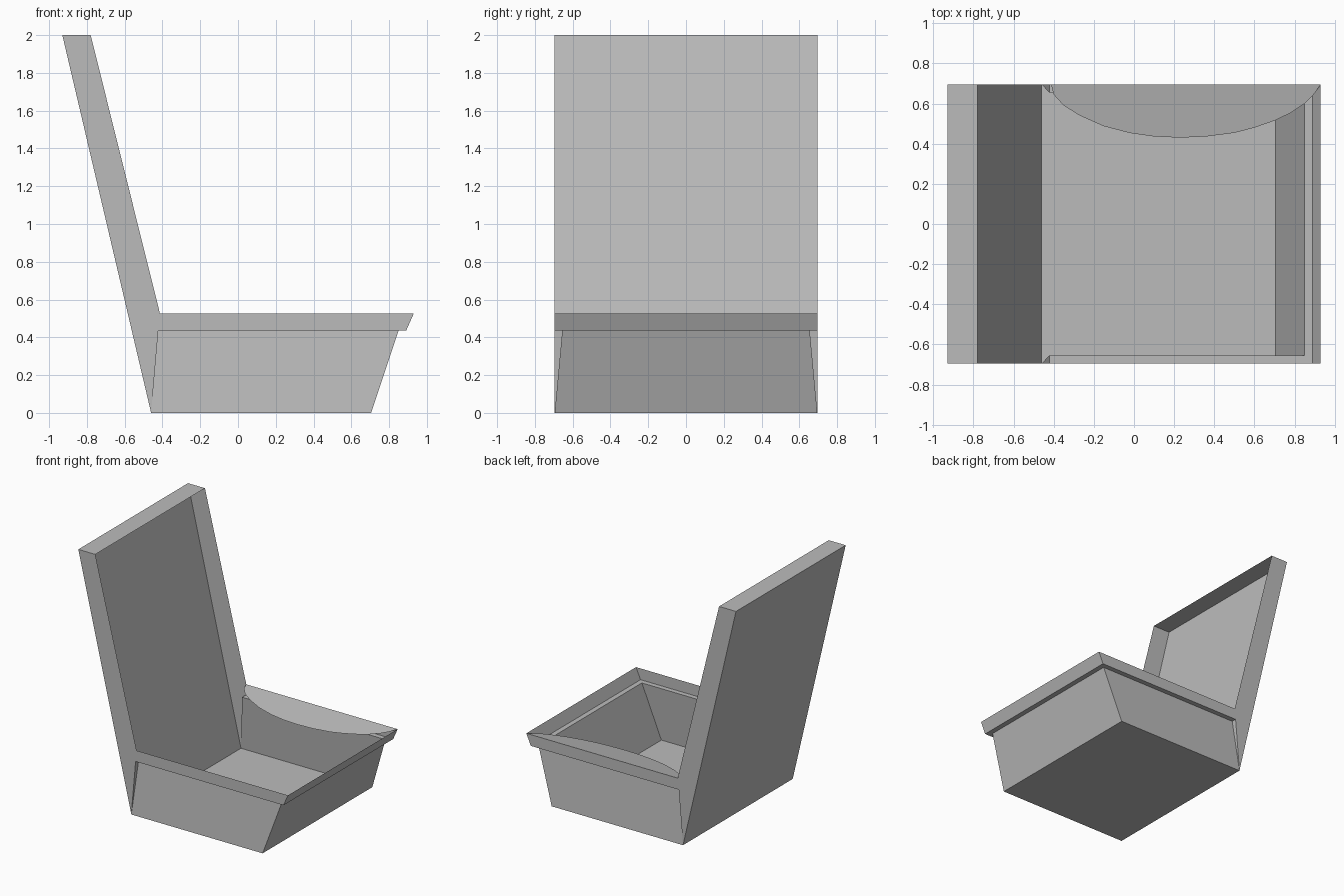
import bpy, bmesh

if "Cube" in bpy.data.objects:
    bpy.data.objects.remove(bpy.data.objects["Cube"])

W = 0.695    # half width of the model
WI = 0.655   # half width of the tub at its top edge

grey = bpy.data.materials.new("light grey")
grey.diffuse_color = (0.5, 0.5, 0.5, 1)
grey.use_nodes = True
grey.node_tree.nodes["Principled BSDF"].inputs["Base Color"].default_value = grey.diffuse_color


def sheet(name, faces):
    """Open thin-sheet object from a list of corner loops."""
    bm = bmesh.new()
    for loop in faces:
        bm.faces.new([bm.verts.new(p) for p in loop])
    bmesh.ops.remove_doubles(bm, verts=bm.verts, dist=0.0005)
    bmesh.ops.recalc_face_normals(bm, faces=bm.faces)
    me = bpy.data.meshes.new(name)
    bm.to_mesh(me)
    bm.free()
    me.materials.append(grey)
    ob = bpy.data.objects.new(name, me)
    bpy.context.collection.objects.link(ob)
    return ob


def side(profile, y):
    """Flat side panel from an x-z profile."""
    return [(x, y, z) for x, z in profile]


def span(a, b, wa=W, wb=W):
    """Panel running across the width between two x-z points."""
    return [(a[0], -wa, a[1]), (a[0], wa, a[1]), (b[0], wb, b[1]), (b[0], -wb, b[1])]


# Shared x-z profile points
back_top, front_top = (-0.93, 2.0), (-0.78, 2.0)
rim_back, rim_front = (-0.413, 0.525), (0.93, 0.525)
step_back, step_front = (-0.422, 0.435), (0.89, 0.435)
tub_front = (0.85, 0.435)
base_back, base_front = (-0.46, 0.0), (0.705, 0.0)

# Leaning back: rear sheet, top strip and tapering sides, open at the front
panel = [back_top, front_top, rim_back, step_back, base_back]
sheet("back_panel", [span(back_top, base_back), span(back_top, front_top),
                     side(panel, -W), side(panel, W)])

# Tub: floor, sloped front, leaning sides and small rear corner webs
tub = [span(base_back, base_front), span(base_front, tub_front, W, WI)]
for s in (-1, 1):
    tub.append([(base_back[0], s * W, 0), (base_front[0], s * W, 0),
                (tub_front[0], s * WI, 0.435), (step_back[0], s * WI, 0.435)])
    tub.append([(base_back[0], s * W, 0), (step_back[0], s * WI, 0.435),
                (step_back[0], s * W, 0.435)])
sheet("tub", tub)

# Rim: upright band with a narrow ledge under it
band = [rim_back, rim_front, step_front, step_back]
rim = [side(band, -W), side(band, W), span(rim_front, step_front),
       span(step_front, tub_front, W, WI)]
for s in (-1, 1):
    rim.append([(step_back[0], s * W, 0.435), (step_front[0], s * W, 0.435),
                (tub_front[0], s * WI, 0.435), (step_back[0], s * WI, 0.435)])
sheet("rim", rim)

# Curved corner flap sloping gently into the tub from the far rim
curve = [(-0.413, W), (-0.40, 0.645), (-0.35, 0.59), (-0.27, 0.54), (-0.15, 0.487),
         (-0.02, 0.453), (0.1, 0.436), (0.23, 0.43), (0.36, 0.436), (0.5, 0.454),
         (0.6, 0.48), (0.7, 0.515), (0.78, 0.553), (0.85, 0.60), (0.895, 0.645), (0.93, W)]
sheet("curved_flap", [[(x, y, 0.525 - 0.19 * (W - y)) for x, y in curve]])
